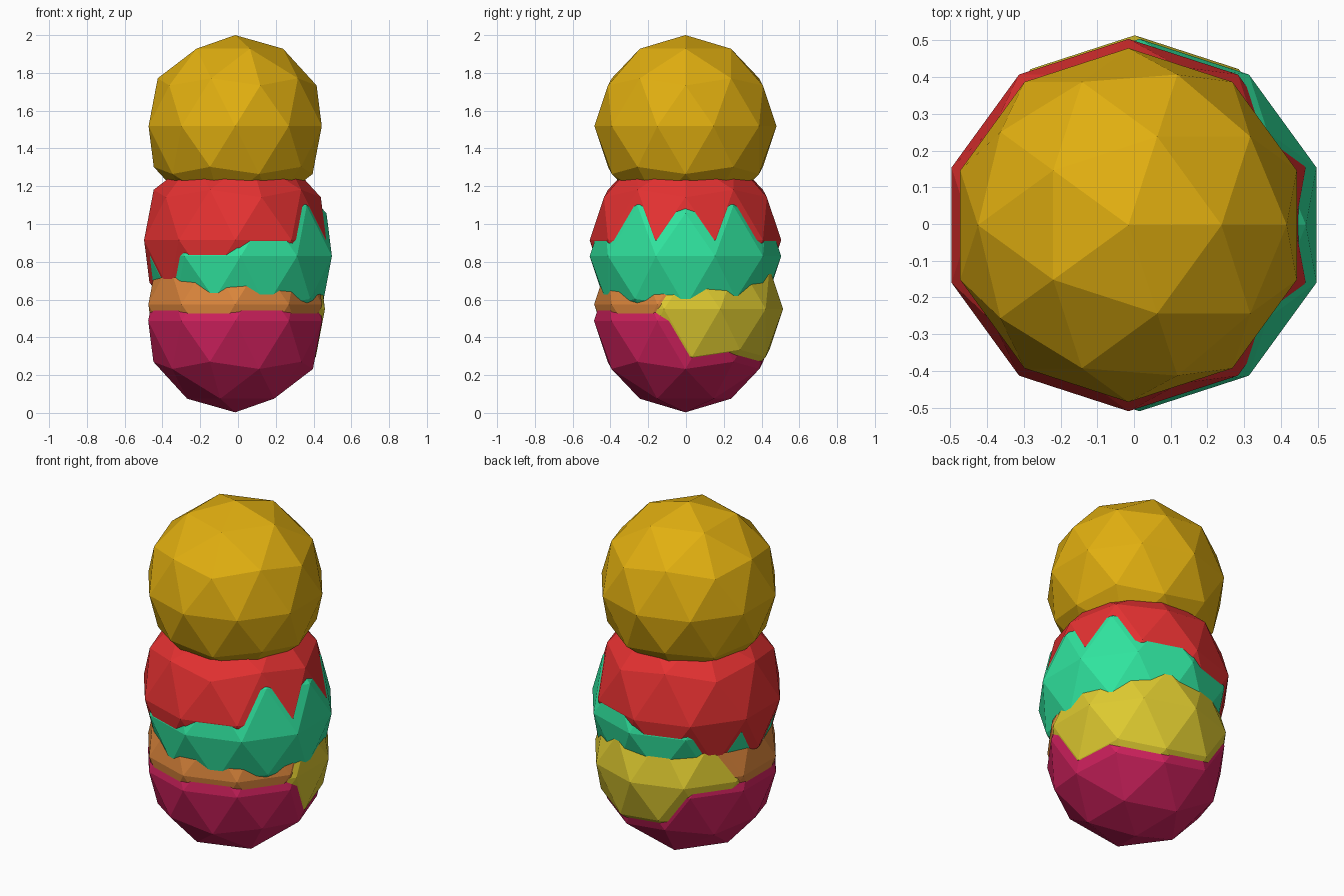
import bpy

if "Cube" in bpy.data.objects:
    bpy.data.objects.remove(bpy.data.objects["Cube"])

def srgb(r, g, b):
    f = lambda c: c / 12.92 if c <= 0.04045 else ((c + 0.055) / 1.055) ** 2.4
    return tuple(f(c / 255) for c in (r, g, b)) + (1.0,)

# name, centre, radius, colour name, colour
LAYERS = [
    ("base_ball", (-0.015, -0.003, 0.487), 0.484, "magenta", (208, 33, 94)),
    ("orange_band", (-0.015, -0.003, 0.575), 0.483, "orange", (220, 134, 60)),
    ("yellow_band", (0.002, 0.032, 0.55), 0.482, "yellow", (222, 202, 48)),
    ("green_band", (0.015, -0.003, 0.83), 0.507, "green", (48, 228, 159)),
    ("red_body", (-0.015, -0.003, 0.915), 0.507, "red", (228, 49, 49)),
    ("gold_head", (-0.015, -0.003, 1.518), 0.482, "gold", (225, 175, 16)),
]

# Overlapping faceted balls, each one a flat colour
for name, centre, radius, colour_name, colour in LAYERS:
    bpy.ops.mesh.primitive_ico_sphere_add(subdivisions=2, radius=radius, location=centre)
    ball = bpy.context.object
    ball.name = name
    mat = bpy.data.materials.new(colour_name)
    mat.diffuse_color = srgb(*colour)
    mat.use_nodes = True
    mat.node_tree.nodes["Principled BSDF"].inputs["Base Color"].default_value = mat.diffuse_color
    ball.data.materials.append(mat)
    bpy.ops.object.shade_flat()
